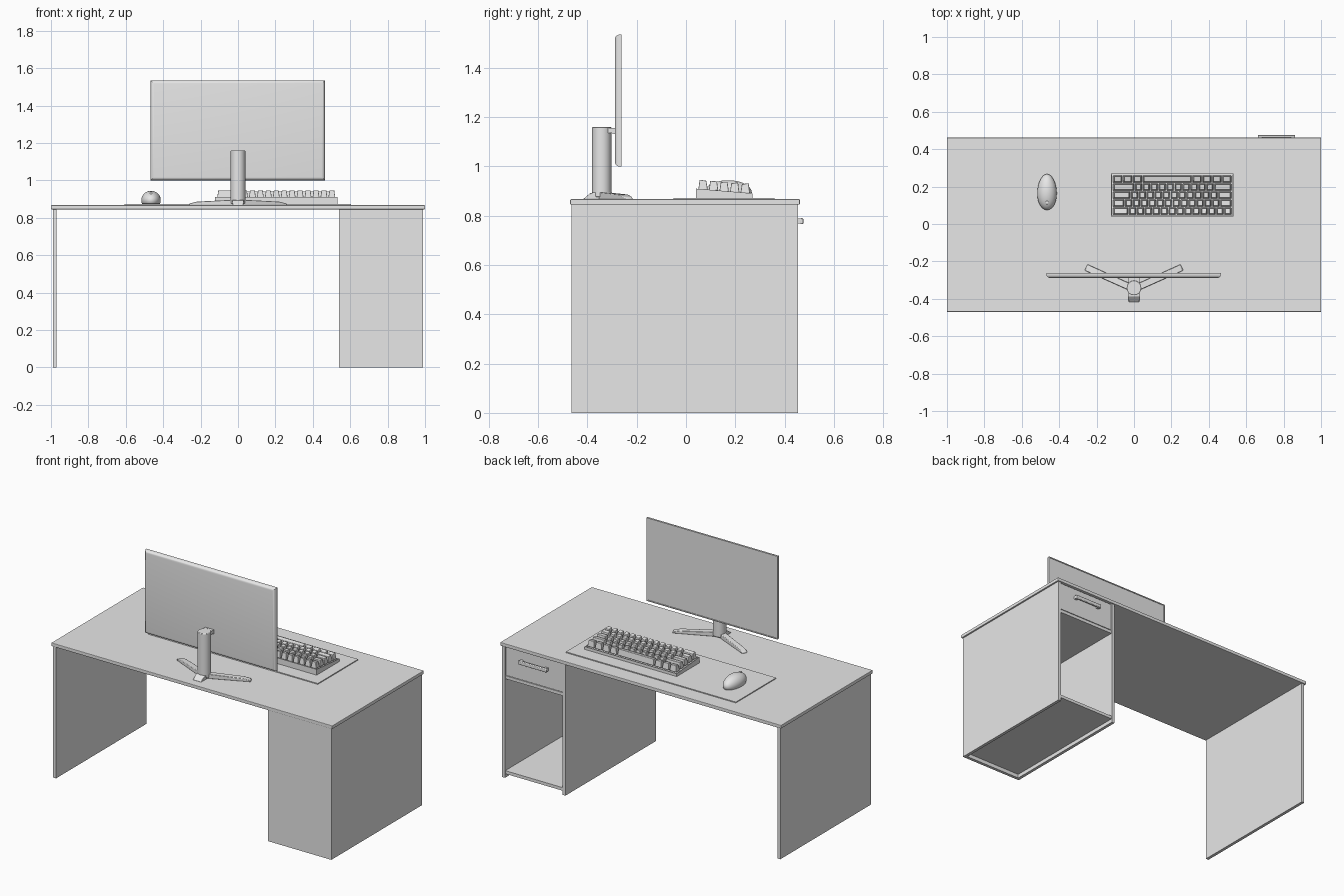
import bpy, bmesh, math
from mathutils import Matrix, Vector

if "Cube" in bpy.data.objects:
    bpy.data.objects.remove(bpy.data.objects["Cube"])

grey = bpy.data.materials.new("plain_grey")
grey.use_nodes = True
GREY = (0.8, 0.8, 0.8, 1)
grey.diffuse_color = GREY
grey.node_tree.nodes["Principled BSDF"].inputs["Base Color"].default_value = GREY


def finish(name, bm, bevel=0, segments=2, smooth=False):
    """Turn a bmesh into a named object, with optional bevel and smoothing."""
    bmesh.ops.recalc_face_normals(bm, faces=bm.faces)
    mesh = bpy.data.meshes.new(name)
    bm.to_mesh(mesh)
    bm.free()
    mesh.materials.append(grey)
    ob = bpy.data.objects.new(name, mesh)
    bpy.context.collection.objects.link(ob)
    if bevel:
        mod = ob.modifiers.new("bevel", 'BEVEL')
        mod.width, mod.segments = bevel, segments
    if smooth:
        bpy.ops.object.select_all(action='DESELECT')
        ob.select_set(True)
        bpy.context.view_layer.objects.active = ob
        bpy.ops.object.shade_smooth_by_angle(angle=math.radians(35))
    return ob


def add_box(bm, x, y, z):
    """Add a box from three (low, high) ranges."""
    size = [b - a for a, b in (x, y, z)]
    mid = [(a + b) / 2 for a, b in (x, y, z)]
    mat = Matrix.Translation(mid) @ Matrix.Diagonal((*size, 1))
    return bmesh.ops.create_cube(bm, size=1, matrix=mat)["verts"]


def box(name, x, y, z, **opts):
    bm = bmesh.new()
    add_box(bm, x, y, z)
    return finish(name, bm, **opts)


def prism(name, profile, width, loc=(0, 0, 0), turn=0, **opts):
    """Extrude a side profile (along, up) sideways, then turn and place it."""
    bm = bmesh.new()
    face = bm.faces.new([bm.verts.new((a, -width / 2, b)) for a, b in profile])
    new = bmesh.ops.extrude_face_region(bm, geom=[face])["geom"]
    moved = [g for g in new if isinstance(g, bmesh.types.BMVert)]
    bmesh.ops.translate(bm, verts=moved, vec=(0, width, 0))
    bm.transform(Matrix.Translation(loc) @ Matrix.Rotation(turn, 4, 'Z'))
    return finish(name, bm, **opts)


# Desk: top, side panel and cabinet carcass
T = 0.02
TOP, UNDER = 0.867, 0.845
DEPTH = (-0.465, 0.455)
box("desk_top", (-1, 1), (-0.47, 0.462), (UNDER, TOP), bevel=0.003)
box("side_panel", (-0.99, -0.97), DEPTH, (0, UNDER))
box("cabinet_outer_side", (0.97, 0.99), DEPTH, (0, UNDER))
box("cabinet_inner_side", (0.54, 0.56), DEPTH, (0, UNDER))
INSIDE = (0.56, 0.97)
box("cabinet_closed_face", INSIDE, (DEPTH[0], DEPTH[0] + T), (0, UNDER))
box("cabinet_floor", INSIDE, (DEPTH[0] + T, 0.452), (0.025, 0.045))
box("cabinet_shelf", INSIDE, (DEPTH[0] + T, 0.45), (0.635, 0.655))

# Drawer with its tray and pull handle
box("drawer_front", (0.563, 0.967), (0.43, 0.45), (0.659, 0.84))
bm = bmesh.new()
add_box(bm, (0.58, 0.95), (-0.42, 0.43), (0.66, 0.67))
for x in ((0.58, 0.592), (0.938, 0.95)):
    add_box(bm, x, (-0.42, 0.43), (0.67, 0.80))
add_box(bm, (0.592, 0.938), (-0.42, -0.408), (0.67, 0.80))
finish("drawer_tray", bm)
box("drawer_handle", (0.662, 0.862), (0.463, 0.476), (0.766, 0.79),
    bevel=0.004, smooth=True)
for side, x in (("left", 0.84), ("right", 0.664)):
    box("handle_post_" + side, (x, x + T), (0.448, 0.466), (0.768, 0.788))

# Desk mat
MAT = 0.873
box("desk_mat", (-0.607, 0.603), (-0.05, 0.36), (TOP, MAT))

# Monitor: rounded rear shell and a screen sunk into a thin bezel
bm = bmesh.new()
add_box(bm, (-0.468, 0.465), (-0.288, -0.262), (1.0, 1.535))
rear = [e for e in bm.edges if all(v.co.y < -0.28 for v in e.verts)]
bmesh.ops.bevel(bm, geom=rear, offset=0.018, segments=5, profile=0.5,
                affect='EDGES')
bm.normal_update()
front = [f for f in bm.faces if f.normal.y > 0.9]
bmesh.ops.inset_region(bm, faces=front, thickness=0.009)
bmesh.ops.inset_region(bm, faces=front, thickness=0.0005, depth=-0.003)
finish("monitor", bm, smooth=True)

# Monitor stand: column, bracket, hub and three feet
CY = -0.342
bm = bmesh.new()
bmesh.ops.create_cone(bm, cap_ends=True, segments=40, radius1=0.039,
                      radius2=0.039, depth=0.285,
                      matrix=Matrix.Translation((0, CY, 1.018)))
finish("stand_column", bm, bevel=0.003, smooth=True)
prism("monitor_bracket", [(0, 1.157), (0.06, 1.157), (0.06, 1.128),
                          (0.042, 1.135), (0, 1.135)],
      0.06, (0, CY, 0), math.pi / 2)
foot = [(0, TOP), (0.282, TOP), (0.275, 0.877), (0.235, 0.886), (0, 0.897)]
angle = math.atan2(0.112, 0.25)
for side, turn in (("left", angle), ("right", math.pi - angle)):
    prism("stand_foot_" + side, foot, 0.036, (0, CY - 0.005, 0), turn,
          bevel=0.003, smooth=True)
prism("stand_foot_rear", [(0, TOP), (0.076, TOP), (0.045, 0.893), (0, 0.896)],
      0.06, (0, CY, 0), -math.pi / 2, bevel=0.003, smooth=True)

# Keyboard: wedge case with a sunken key bed
KX = (-0.123, 0.532)
case = prism("keyboard_case", [(0.04, MAT), (0.27, MAT), (0.27, 0.891),
                               (0.04, 0.91)],
             KX[1] - KX[0], (sum(KX) / 2, 0, 0), math.pi / 2)
bm = bmesh.new()
bm.from_mesh(case.data)
bm.normal_update()
bed = [f for f in bm.faces if f.normal.z > 0.9]
bmesh.ops.inset_region(bm, faces=bed, thickness=0.007)
bmesh.ops.inset_region(bm, faces=bed, thickness=0.0005, depth=-0.008)
bm.to_mesh(case.data)
bm.free()

# Keycaps: rows of unit widths, from the far row to the space bar row
ROWS = [
    [1] * 13 + [2],
    [1.5] + [1] * 12 + [1.5],
    [1.75] + [1] * 11 + [2.25],
    [2.25] + [1] * 10 + [2.75],
    [1.25] * 4 + [6.25] + [1.25] * 3,
]
UNIT = (KX[1] - KX[0] - 0.018) / 15
PITCH = 0.0428
TILTS = (-10, -4, 2, 7, 10)
bm = bmesh.new()
for r, (row, tilt) in enumerate(zip(ROWS, TILTS)):
    y = 0.069 + r * PITCH
    base = 0.906 - r * 0.0035
    x = KX[1] - 0.009
    for w in row:
        half = w * UNIT / 2 - 0.0025
        mid = x - w * UNIT / 2
        cap = add_box(bm, (-half, half), (-0.019, 0.019), (0, 0.038))
        for v in cap:
            if v.co.z > 0.01:
                v.co.x -= math.copysign(0.006, v.co.x)
                v.co.y *= 0.72
                v.co.z += v.co.y * math.tan(math.radians(tilt))
            v.co += Vector((mid, y, base))
        x -= w * UNIT
finish("keycaps", bm, bevel=0.002, segments=2, smooth=True)

# Mouse: flattened egg with a scroll wheel and a button seam
MX, MY, MZ = -0.465, 0.171, 0.894
bm = bmesh.new()
bmesh.ops.create_uvsphere(bm, u_segments=40, v_segments=24, radius=1)
for v in bm.verts:
    v.co.z = max(v.co.z, -0.42)
    v.co = Vector((MX + v.co.x * (0.052 - 0.004 * v.co.y),
                   MY + v.co.y * 0.096, MZ + v.co.z * 0.05))
finish("mouse_body", bm, smooth=True)
bm = bmesh.new()
wheel = Matrix.Translation((MX, MY - 0.057, 0.927)) @ Matrix.Rotation(math.pi / 2, 4, 'Y')
bmesh.ops.create_cone(bm, cap_ends=True, segments=24, radius1=0.013,
                      radius2=0.013, depth=0.012, matrix=wheel)
finish("mouse_wheel", bm, bevel=0.002, smooth=True)
